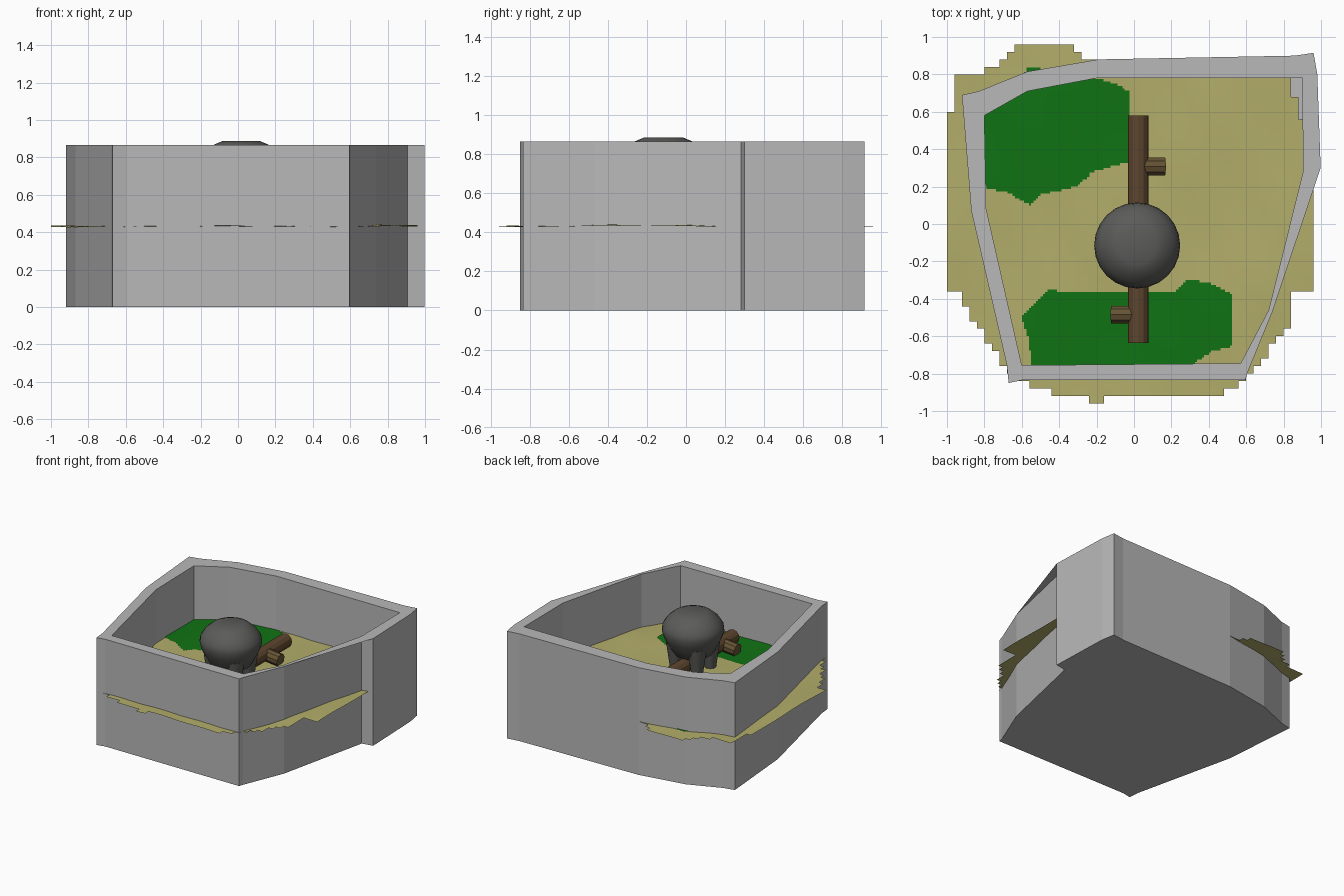
import bpy, bmesh, math
from mathutils import Matrix, Vector

if "Cube" in bpy.data.objects:
    bpy.data.objects.remove(bpy.data.objects["Cube"])


def material(name, rgb):
    m = bpy.data.materials.new(name)
    m.diffuse_color = (*rgb, 1)
    m.use_nodes = True
    m.node_tree.nodes["Principled BSDF"].inputs["Base Color"].default_value = m.diffuse_color
    return m


STONE = material("light grey stone", (0.48, 0.48, 0.48))
SAND = material("sand yellow", (0.45, 0.42, 0.145))
GREEN = material("moss green", (0.005, 0.17, 0.007))
ROCK = material("dark grey rock", (0.105, 0.105, 0.10))
BARK = material("brown bark", (0.11, 0.06, 0.027))
STUB = material("olive brown wood", (0.13, 0.088, 0.035))


def finish(name, bm, mat, smooth=False):
    me = bpy.data.meshes.new(name)
    bm.to_mesh(me)
    bm.free()
    me.materials.append(mat)
    for p in me.polygons:
        p.use_smooth = smooth
    ob = bpy.data.objects.new(name, me)
    bpy.context.collection.objects.link(ob)
    return ob


def inside(x, y, poly):
    hit = False
    for (x1, y1), (x2, y2) in zip(poly, poly[1:] + poly[:1]):
        if (y1 > y) != (y2 > y) and x < (x2 - x1) * (y - y1) / (y2 - y1) + x1:
            hit = not hit
    return hit


def loop(bm, pts, z):
    return [bm.verts.new((x, y, z)) for x, y in pts]


def strip(bm, a, b):
    n = len(a)
    for i in range(n):
        j = (i + 1) % n
        bm.faces.new((a[i], a[j], b[j], b[i]))


# Enclosure wall: counter-clockwise outer outline with a notch on the right side
TOP = 0.866
NOTCH = (0.907, 0.283)
outer = [(-0.67, -0.85), (-0.60, -0.835), (0.595, -0.835), (0.605, -0.80), (0.74, -0.47),
         NOTCH, (0.998, 0.30), (0.98, 0.80), (0.96, 0.915), (0.86, 0.90),
         (-0.19, 0.88), (-0.57, 0.815), (-0.83, 0.71), (-0.92, 0.69), (-0.87, 0.07),
         (-0.68, -0.755)]
inner = [(-0.60, -0.755), (0.57, -0.745), (0.72, -0.46), (0.904, 0.28), (0.90, 0.78),
         (-0.20, 0.78), (-0.57, 0.71), (-0.80, 0.58), (-0.79, 0.08)]
bm = bmesh.new()
low = loop(bm, outer, 0)
strip(bm, low, loop(bm, outer, TOP))
bm.faces.new(low[::-1])
floor = loop(bm, inner, 0.01)
strip(bm, loop(bm, inner, TOP), floor)
bm.faces.new(floor)
# Rim: its outer edge runs straight over the notch
edges = []
for pts in ([p for p in outer if p != NOTCH], inner):
    vs = loop(bm, pts, TOP)
    edges += [bm.edges.new((vs[i - 1], vs[i])) for i in range(len(vs))]
rim = bmesh.ops.triangle_fill(bm, edges=edges, use_beauty=True, normal=(0, 0, 1))
for f in rim["geom"]:
    if isinstance(f, bmesh.types.BMFace):
        f.normal_update()
        if f.normal.z < 0:
            f.normal_flip()
finish("enclosure_wall", bm, STONE)


# Gently uneven ground sheets, cut to an outline in square steps
def height(x, y):
    h = 0.431 + 0.004 * math.sin(7 * x + 2) * math.cos(6 * y) + 0.002 * math.sin(17 * x + 11 * y)
    return h + 0.010 * math.exp(-((x - 0.75) ** 2 + (y + 0.35) ** 2) / 0.06)


def sheet(name, outlines, cell, lift, mat):
    bm = bmesh.new()
    grid = {}

    def vert(i, j):
        if (i, j) not in grid:
            x, y = i * cell, j * cell
            grid[i, j] = bm.verts.new((x, y, height(x, y) + lift))
        return grid[i, j]

    n = round(1 / cell)
    for i in range(-n, n):
        for j in range(-n, n):
            if any(inside((i + 0.5) * cell, (j + 0.5) * cell, o) for o in outlines):
                bm.faces.new((vert(i, j), vert(i + 1, j), vert(i + 1, j + 1), vert(i, j + 1)))
    return finish(name, bm, mat)


sand = [(-1, 0.54), (-0.96, 0.66), (-0.95, 0.78), (-0.84, 0.80), (-0.70, 0.88), (-0.62, 0.965),
        (-0.34, 0.965), (-0.28, 0.90), (-0.10, 0.90), (0.1, 0.81), (0.82, 0.81), (0.90, 0.56),
        (0.95, 0.29), (0.95, -0.37), (0.86, -0.37), (0.84, -0.52), (0.60, -0.84), (0.45, -0.92),
        (-0.15, -0.92), (-0.16, -0.965), (-0.24, -0.965), (-0.26, -0.92), (-0.40, -0.92),
        (-0.57, -0.86), (-0.70, -0.76), (-0.90, -0.45), (-0.91, -0.37), (-1, -0.37)]
sheet("sand_ground", [sand], 0.04, 0, SAND)

moss_back = [(-0.82, 0.20), (-0.68, 0.17), (-0.55, 0.10), (-0.50, 0.16), (-0.30, 0.20),
             (-0.22, 0.28), (-0.03, 0.33), (-0.03, 0.60), (-0.02, 0.70), (-0.08, 0.74),
             (-0.20, 0.78), (-0.50, 0.80), (-0.50, 0.84), (-0.57, 0.84), (-0.60, 0.78),
             (-0.82, 0.60)]
moss_front = [(-0.55, -0.76), (-0.56, -0.62), (-0.60, -0.50), (-0.54, -0.44), (-0.46, -0.35),
              (-0.38, -0.36), (0.22, -0.36), (0.28, -0.30), (0.40, -0.31), (0.53, -0.38),
              (0.53, -0.65), (0.42, -0.68), (0.30, -0.76)]
sheet("moss_patches", [moss_back, moss_front], 0.0125, 0.005, GREEN)

# Rock: bulging cap on four tapered feet that straddle the log
CX, CY = 0.017, -0.115
profile = [(0.10, 0.887), (0.145, 0.868), (0.195, 0.825), (0.224, 0.78), (0.23, 0.74),
           (0.212, 0.68), (0.175, 0.61), (0.145, 0.56), (0.10, 0.535)]
bm = bmesh.new()
rings = []
for r, z in profile:
    rings.append(loop(bm, [(CX + r * math.cos(a * math.tau / 24), CY + r * math.sin(a * math.tau / 24))
                           for a in range(24)], z))
for a, b in zip(rings, rings[1:]):
    strip(bm, b, a)
bm.faces.new(rings[0])
bm.faces.new(rings[-1][::-1])
for sx in (-1, 1):
    for sy in (-1, 1):
        bmesh.ops.create_cone(bm, cap_ends=True, segments=10, radius1=0.04, radius2=0.075, depth=0.24,
                              matrix=Matrix.Translation((CX + 0.095 * sx, CY + 0.085 * sy, 0.53)))
rock = finish("rock", bm, ROCK, True)
bpy.context.view_layer.objects.active = rock
rock.select_set(True)
bpy.ops.object.shade_smooth_by_angle(angle=math.radians(40))


# Log with two side stubs
def rod(name, a, b, r1, r2, sides, mat):
    a, b = Vector(a), Vector(b)
    rot = (b - a).to_track_quat('Z', 'Y').to_matrix().to_4x4()
    bm = bmesh.new()
    bmesh.ops.create_cone(bm, cap_ends=True, segments=sides, radius1=r1, radius2=r2,
                          depth=(b - a).length, matrix=Matrix.Translation((a + b) / 2) @ rot)
    return finish(name, bm, mat)


rod("log", (0.022, -0.635, 0.485), (0.022, 0.58, 0.485), 0.055, 0.055, 12, BARK)
rod("back_stub", (0.03, 0.307, 0.48), (0.165, 0.307, 0.465), 0.05, 0.05, 10, STUB)
rod("front_stub", (0.02, -0.485, 0.48), (-0.12, -0.485, 0.465), 0.05, 0.05, 10, STUB)
